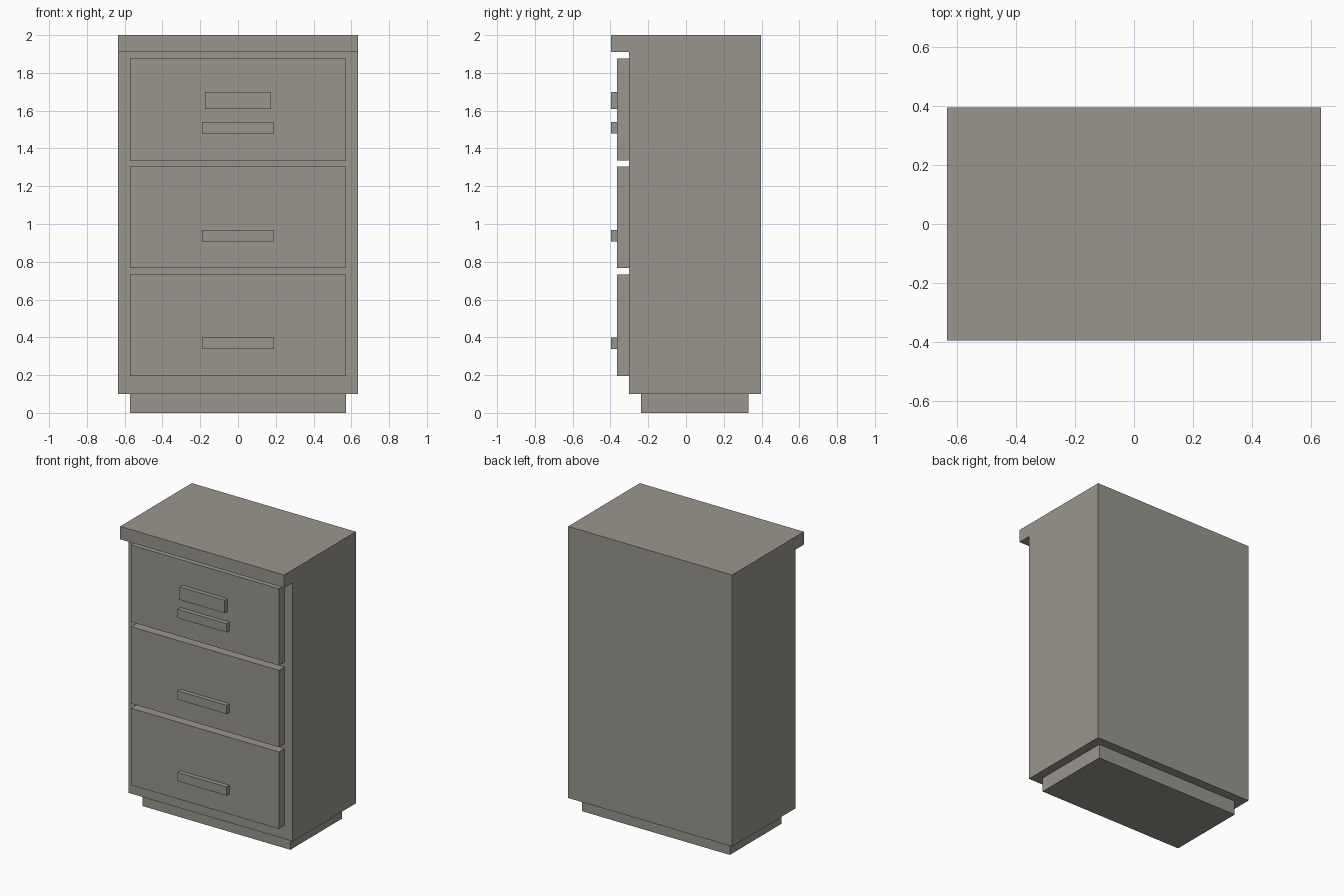
import bpy
import bmesh

cube = bpy.data.objects.get("Cube")
if cube:
    bpy.data.objects.remove(cube, do_unlink=True)

grey = bpy.data.materials.new("warm_grey")
colour = (0.32, 0.305, 0.27, 1)
grey.diffuse_color = colour
grey.use_nodes = True
grey.node_tree.nodes["Principled BSDF"].inputs["Base Color"].default_value = colour


def extrude_profile(name, profile, half_width):
    """Extrude a (y, z) side profile symmetrically across x."""
    bm = bmesh.new()
    face = bm.faces.new([bm.verts.new((-half_width, y, z)) for y, z in profile])
    new = bmesh.ops.extrude_face_region(bm, geom=[face])["geom"]
    verts = [v for v in new if isinstance(v, bmesh.types.BMVert)]
    bmesh.ops.translate(bm, verts=verts, vec=(2 * half_width, 0, 0))
    bmesh.ops.recalc_face_normals(bm, faces=bm.faces)
    mesh = bpy.data.meshes.new(name)
    bm.to_mesh(mesh)
    bm.free()
    mesh.materials.append(grey)
    obj = bpy.data.objects.new(name, mesh)
    bpy.context.collection.objects.link(obj)
    return obj


def box(name, half_width, y0, y1, z0, z1):
    return extrude_profile(name, [(y0, z0), (y1, z0), (y1, z1), (y0, z1)], half_width)


WIDTH, INSET = 0.635, 0.572
FRONT, DRAWER_FRONT, BODY_FRONT, BACK = -0.396, -0.365, -0.302, 0.396

# Carcass with overhanging top, in one piece
extrude_profile("cabinet_body", [
    (BODY_FRONT, 0.1), (BACK, 0.1), (BACK, 2.0),
    (FRONT, 2.0), (FRONT, 1.91), (BODY_FRONT, 1.91)], WIDTH)

# Recessed plinth
box("plinth", INSET, -0.238, 0.332, 0, 0.1)

# Drawer fronts with bar handles
for i, level in enumerate(("bottom", "middle", "top")):
    z = 0.195 + i * 0.571
    box(level + "_drawer", INSET, DRAWER_FRONT, BODY_FRONT, z, z + 0.538)
    box(level + "_handle", 0.19, FRONT, DRAWER_FRONT, z + 0.142, z + 0.203)

# Label holder on the top drawer
box("label_holder", 0.174, FRONT, DRAWER_FRONT, 1.61, 1.70)
